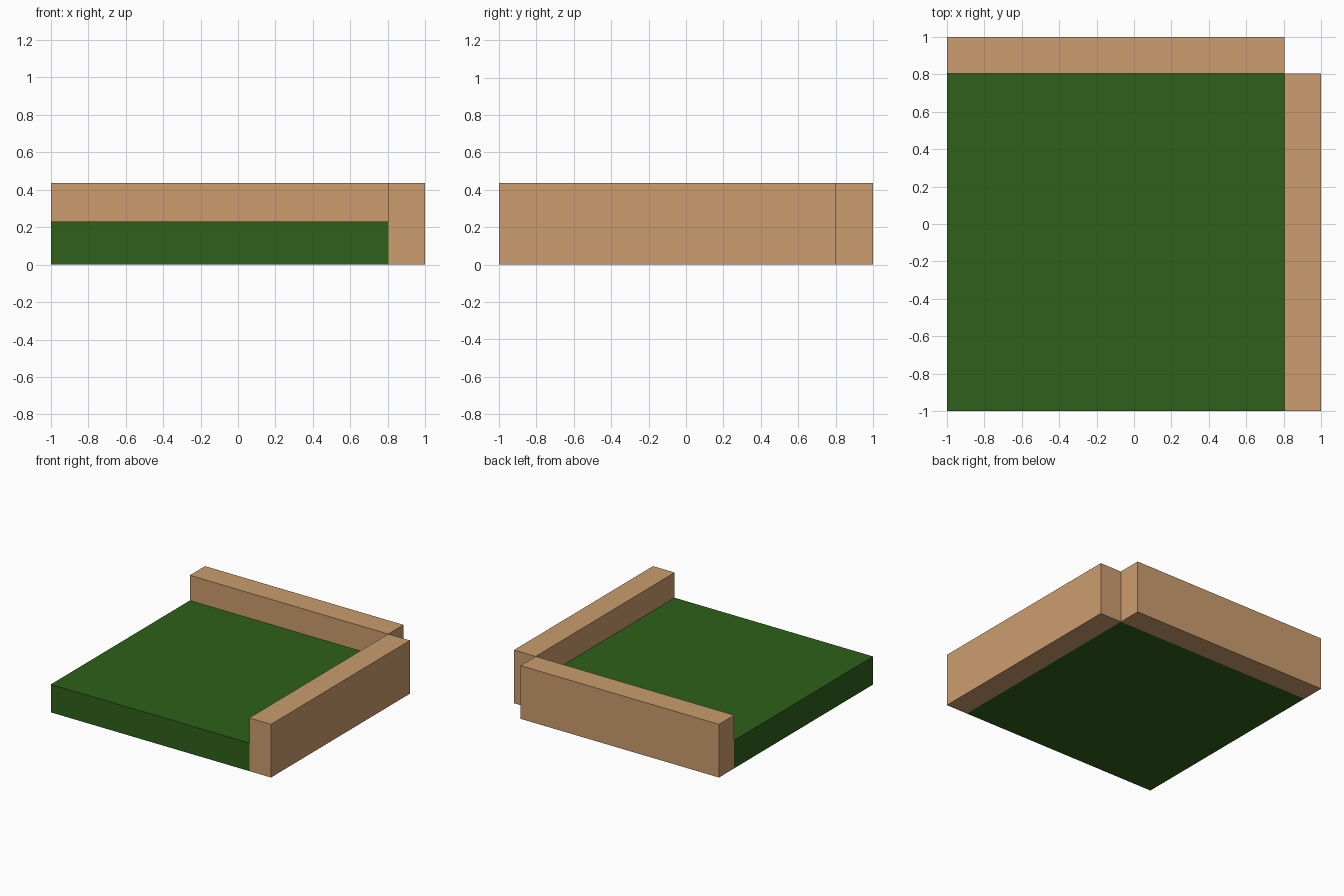
import bpy

if "Cube" in bpy.data.objects:
    bpy.data.objects.remove(bpy.data.objects["Cube"])


def material(name, color):
    mat = bpy.data.materials.new(name)
    mat.diffuse_color = (*color, 1.0)
    mat.use_nodes = True
    mat.node_tree.nodes["Principled BSDF"].inputs["Base Color"].default_value = mat.diffuse_color
    return mat


def box(name, low, high, mat):
    """Axis-aligned block between two opposite corners."""
    center = [(a + b) / 2 for a, b in zip(low, high)]
    bpy.ops.mesh.primitive_cube_add(size=1, location=center)
    obj = bpy.context.object
    obj.name = name
    obj.scale = [b - a for a, b in zip(low, high)]
    bpy.ops.object.transform_apply(location=False, rotation=False, scale=True)
    obj.data.materials.append(mat)
    return obj


WALL_TOP = 0.437
TURF_TOP = 0.23
EDGE = 0.803  # where the turf meets both walls

wood = material("wood", (0.597, 0.337, 0.156))
grass = material("grass", (0.028, 0.117, 0.011))

# Turf slab
box("turf", (-1, -1, 0), (EDGE, EDGE, TURF_TOP), grass)

# Two walls, leaving the back right corner open
box("back_wall", (-1, EDGE, 0), (EDGE, 1, WALL_TOP), wood)
box("right_wall", (EDGE, -1, 0), (1, EDGE, WALL_TOP), wood)
